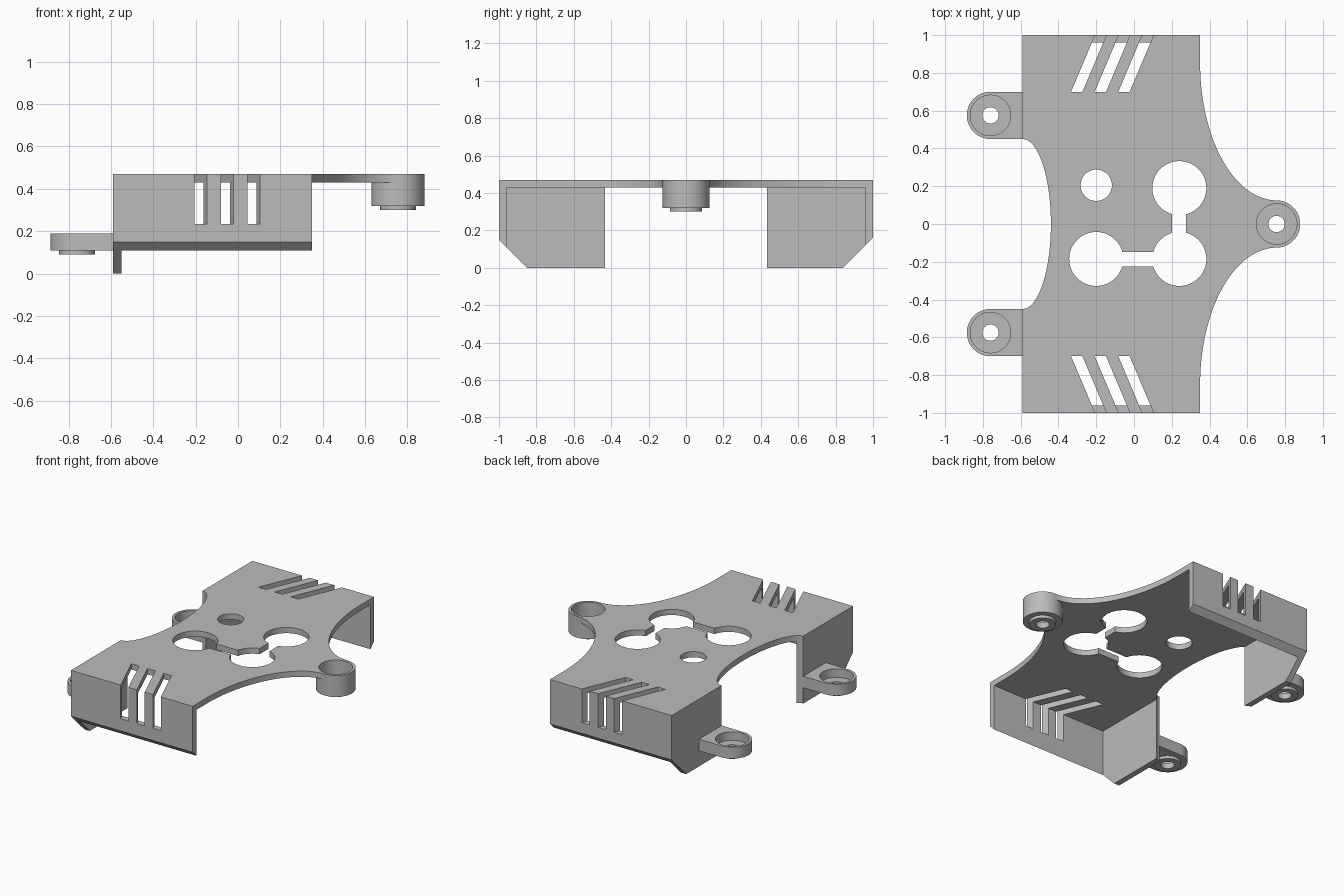
import bpy, bmesh, math
from mathutils import Vector

cube = bpy.data.objects.get("Cube")
if cube:
    bpy.data.objects.remove(cube, do_unlink=True)

grey = bpy.data.materials.new("plain grey")
grey.use_nodes = True
COLOUR = (0.5, 0.5, 0.5, 1)
grey.diffuse_color = COLOUR
grey.node_tree.nodes["Principled BSDF"].inputs["Base Color"].default_value = COLOUR


def prism(name, points, lo, hi, axis="z"):
    """Extrude an outline along z (points are x, y) or along x (points are y, z)."""
    bm = bmesh.new()
    place = (lambda p: (p[0], p[1], lo)) if axis == "z" else (lambda p: (lo, p[0], p[1]))
    face = bm.faces.new([bm.verts.new(place(p)) for p in points])
    moved = bmesh.ops.extrude_face_region(bm, geom=[face])["geom"]
    shift = Vector((0, 0, hi - lo) if axis == "z" else (hi - lo, 0, 0))
    bmesh.ops.translate(bm, vec=shift, verts=[v for v in moved if isinstance(v, bmesh.types.BMVert)])
    bmesh.ops.recalc_face_normals(bm, faces=bm.faces)
    mesh = bpy.data.meshes.new(name)
    bm.to_mesh(mesh)
    bm.free()
    mesh.materials.append(grey)
    obj = bpy.data.objects.new(name, mesh)
    bpy.context.collection.objects.link(obj)
    return obj


def ellipse(cx, cy, a, b, start=0, end=360, n=64):
    steps = n if end - start == 360 else n + 1
    angles = [math.radians(start + (end - start) * i / n) for i in range(steps)]
    return [(cx + a * math.cos(t), cy + b * math.sin(t)) for t in angles]


def disc(name, cx, cy, r, lo, hi):
    return prism(name, ellipse(cx, cy, r, r), lo, hi)


def box(name, x0, x1, y0, y1, lo, hi):
    return prism(name, [(x0, y0), (x1, y0), (x1, y1), (x0, y1)], lo, hi)


def combine(target, tool, operation):
    """Apply a boolean and discard the tool."""
    tool.hide_render = True
    mod = target.modifiers.new("join", "BOOLEAN")
    mod.operation, mod.solver, mod.object = operation, "EXACT", tool
    bpy.context.view_layer.objects.active = target
    bpy.ops.object.modifier_apply(modifier=mod.name)
    bpy.data.objects.remove(tool, do_unlink=True)


BACK, FRONT, TOP, UNDER = -0.59, 0.35, 0.47, 0.43

# Channel section: top plate with two bevelled side walls
section = [(-1, TOP), (1, TOP), (1, 0.16), (0.96, 0.12), (0.96, UNDER),
           (-0.96, UNDER), (-0.96, 0.11), (-1, 0.15)]
body = prism("cover_body", section, BACK, FRONT, "x")

# End wall with chamfered lower corners
end_outline = [(-1, TOP), (1, TOP), (1, 0.16), (0.84, 0), (-0.85, 0), (-1, 0.15)]
combine(body, prism("end_wall", end_outline, BACK, -0.55, "x"), "UNION")

# Flared arm reaching to the single mounting boss
flare = ellipse(0.757, 0.85, 0.407, 0.725, 180, 270, 40)
arm = [(0.3, 0.85)] + flare + [(x, -y) for x, y in reversed(flare)] + [(0.3, -0.85)]
combine(body, prism("arm", arm, UNDER, TOP), "UNION")

# Curved recess through the end wall and plate
combine(body, prism("recess", ellipse(BACK, 0, 0.15, 0.45, n=96), -0.1, 0.6), "DIFFERENCE")


def mount(x, y, bottom, top):
    """Counterbored round boss with a raised ring below."""
    combine(body, disc("boss", x, y, 0.125, bottom, top), "UNION")
    combine(body, disc("boss_ring", x, y, 0.085, bottom - 0.02, bottom + 0.01), "UNION")
    combine(body, disc("counterbore", x, y, 0.107, bottom + 0.02, top + 0.05), "DIFFERENCE")
    combine(body, disc("screw_hole", x, y, 0.043, bottom - 0.1, top + 0.05), "DIFFERENCE")


# Mounts: one on the arm, two on tabs behind the end wall
mount(0.755, 0, 0.32, TOP)
for side in (-1, 1):
    y = side * 0.575
    combine(body, box("tab", -0.76, -0.57, y - 0.125, y + 0.125, 0.11, 0.19), "UNION")
    mount(-0.76, y, 0.11, 0.19)

# Round openings in the plate and the channels linking three of them
for x, y, r in [(-0.2, 0.205, 0.083), (0.24, 0.19, 0.143),
                (0.24, -0.185, 0.143), (-0.2, -0.185, 0.143)]:
    combine(body, disc("opening", x, y, r, 0.3, 0.6), "DIFFERENCE")
combine(body, box("channel", 0.2, 0.275, -0.15, 0.15, 0.3, 0.6), "DIFFERENCE")
combine(body, box("channel", -0.15, 0.2, -0.225, -0.148, 0.3, 0.6), "DIFFERENCE")

# Slanted vent slots running over the edge and down each side wall
for side in (-1, 1):
    for i in range(3):
        x = -0.333 + 0.125 * i
        slot = [(x, 0.7), (x + 0.06, 0.7), (x + 0.208, 1.05), (x + 0.148, 1.05)]
        combine(body, prism("slot", [(px, side * py) for px, py in slot], 0.235, 0.6), "DIFFERENCE")

# Smooth the curves and keep the corners crisp
for o in bpy.context.selected_objects:
    o.select_set(False)
body.select_set(True)
bpy.context.view_layer.objects.active = body
bpy.ops.object.shade_smooth_by_angle(angle=math.radians(30))
